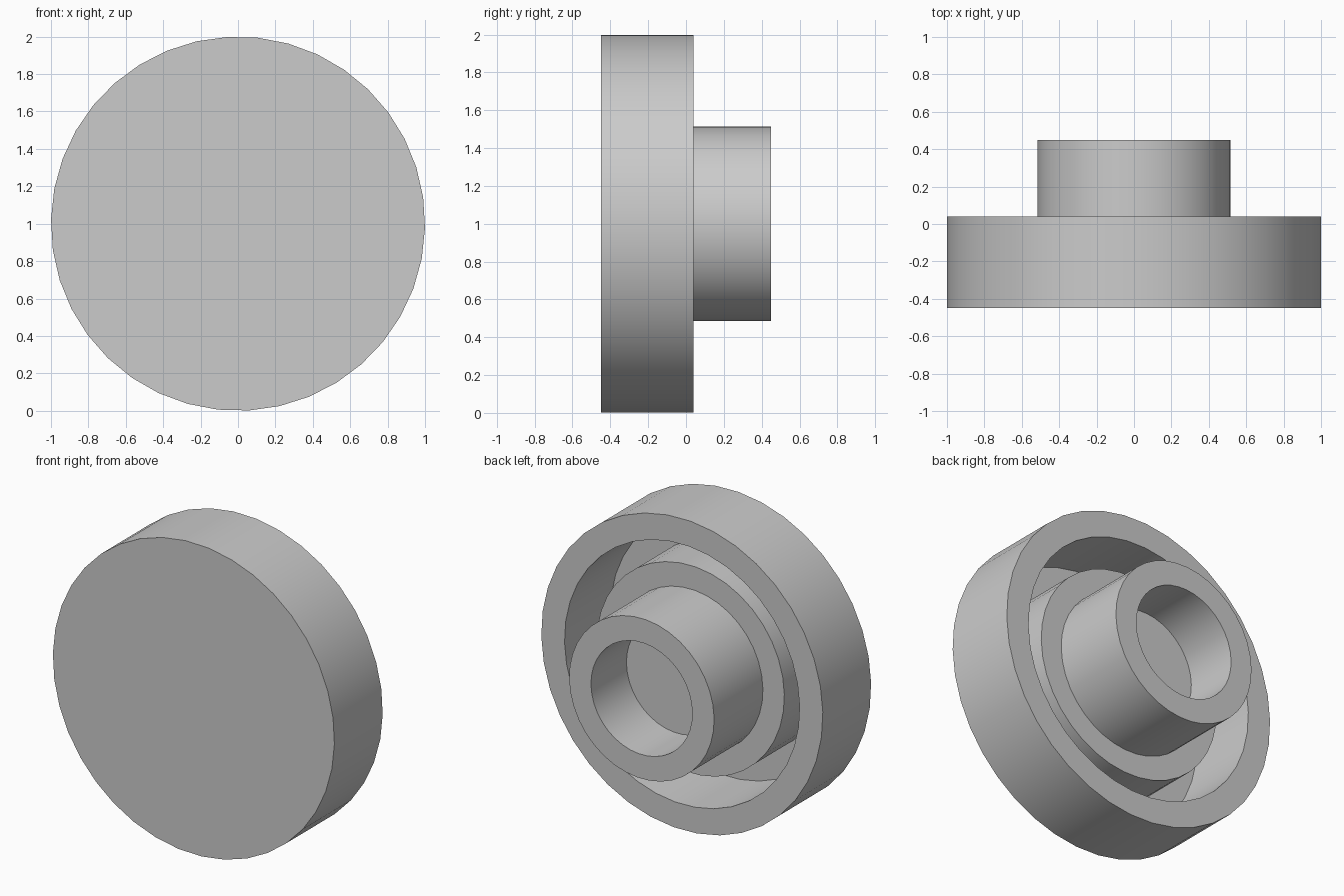
import bpy
import bmesh
from math import sin, cos, radians, pi

if "Cube" in bpy.data.objects:
    bpy.data.objects.remove(bpy.data.objects["Cube"], do_unlink=True)

SIDES = 38
TURN = radians(6.1)

# Single plain colour
grey = bpy.data.materials.new("plain grey")
grey.use_nodes = True
colour = (0.6, 0.6, 0.6, 1)
grey.diffuse_color = colour
grey.node_tree.nodes["Principled BSDF"].inputs["Base Color"].default_value = colour


def lathe(name, profile):
    """Turn a (radius, y) profile around the front-to-back axis."""
    bm = bmesh.new()
    rings = []
    for r, y in profile:
        if r == 0:
            rings.append([bm.verts.new((0, y, 1))] * SIDES)
            continue
        angles = [TURN + 2 * pi * i / SIDES for i in range(SIDES)]
        rings.append([bm.verts.new((r * sin(a), y, 1 + r * cos(a))) for a in angles])
    for a, b in zip(rings, rings[1:]):
        for i in range(SIDES):
            j = (i + 1) % SIDES
            corners = dict.fromkeys((a[i], a[j], b[j], b[i]))
            bm.faces.new(list(corners))
    # Merge each closing fan into one flat cap
    for ring in (rings[0], rings[-1]):
        if ring[0] is ring[1]:
            bmesh.ops.dissolve_verts(bm, verts=[ring[0]])
    mesh = bpy.data.meshes.new(name)
    bm.to_mesh(mesh)
    bm.free()
    mesh.materials.append(grey)
    obj = bpy.data.objects.new(name, mesh)
    bpy.context.collection.objects.link(obj)
    bpy.ops.object.select_all(action='DESELECT')
    obj.select_set(True)
    bpy.context.view_layer.objects.active = obj
    bpy.ops.object.shade_smooth_by_angle(angle=radians(30))
    return obj


FRONT, RIM_BACK, HUB_BACK = -0.45, 0.04, 0.45
CHANNEL, STEP_BACK, BORE_FLOOR = -0.425, -0.045, 0.09
RIM_IN, STEP_R, HUB_R, BORE_R = 0.835, 0.667, 0.515, 0.36

# Front disc with thick outer rim and a deep channel behind it
lathe("disc_and_rim", [(0, FRONT), (1, FRONT), (1, RIM_BACK), (RIM_IN, RIM_BACK),
                       (RIM_IN, CHANNEL), (STEP_R, CHANNEL)])

# Raised step around the hub
lathe("hub_step", [(STEP_R, CHANNEL), (STEP_R, STEP_BACK), (HUB_R, STEP_BACK)])

# Projecting hub with a blind bore
lathe("hub", [(HUB_R, STEP_BACK), (HUB_R, HUB_BACK), (BORE_R, HUB_BACK),
              (BORE_R, BORE_FLOOR), (0, BORE_FLOOR)])
